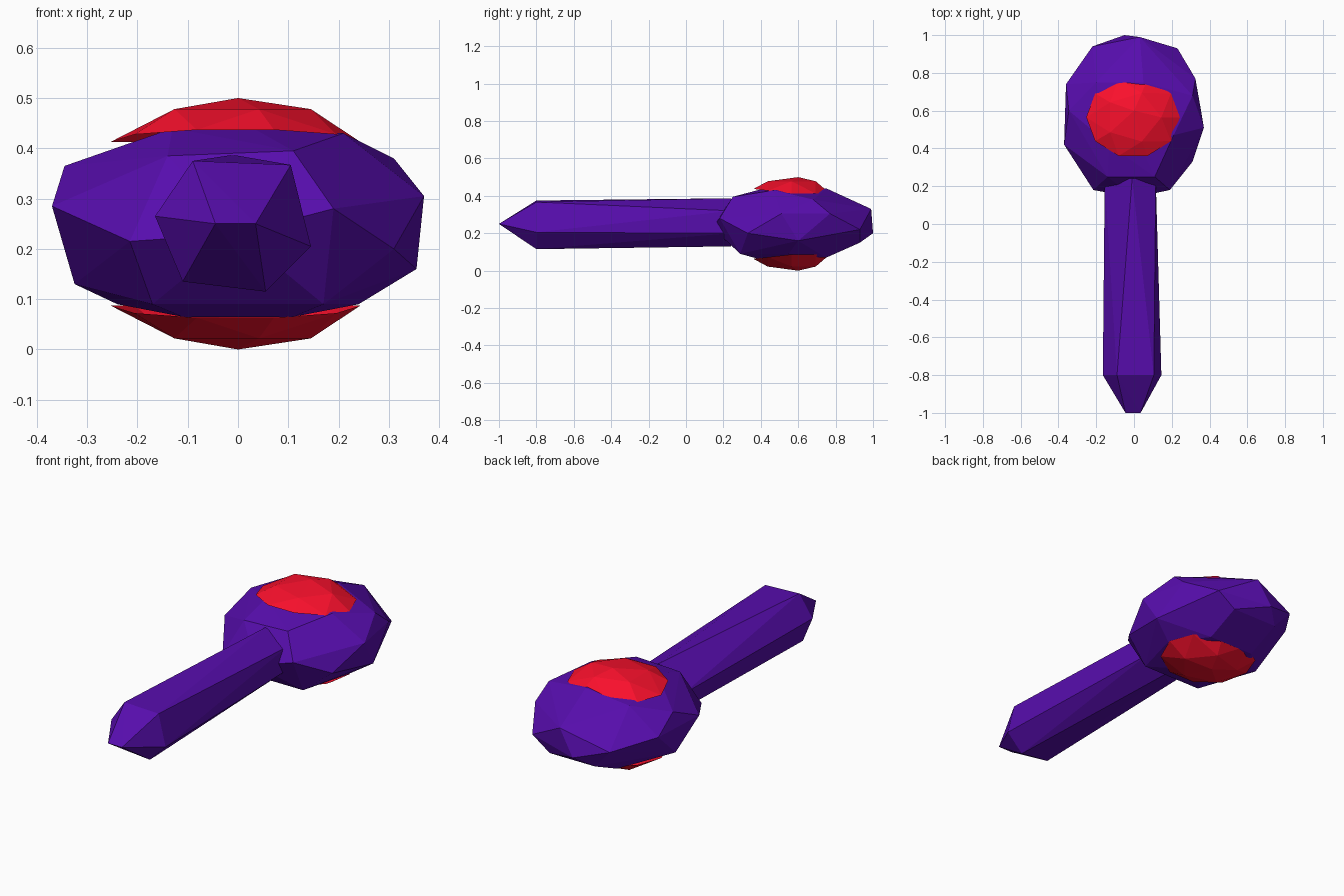
import bpy, bmesh, math

if "Cube" in bpy.data.objects:
    bpy.data.objects.remove(bpy.data.objects["Cube"])


def material(name, color):
    m = bpy.data.materials.new(name)
    m.diffuse_color = color
    m.use_nodes = True
    m.node_tree.nodes["Principled BSDF"].inputs["Base Color"].default_value = m.diffuse_color
    return m


def add_object(name, bm, mat):
    mesh = bpy.data.meshes.new(name)
    bm.to_mesh(mesh)
    bm.free()
    mesh.materials.append(mat)
    ob = bpy.data.objects.new(name, mesh)
    bpy.context.collection.objects.link(ob)
    return ob


def faceted_hull(name, points, mat):
    bm = bmesh.new()
    for p in points:
        bm.verts.new(p)
    res = bmesh.ops.convex_hull(bm, input=bm.verts[:])
    loose = [v for v in bm.verts if not v.link_faces]
    bmesh.ops.delete(bm, geom=loose, context='VERTS')
    bmesh.ops.recalc_face_normals(bm, faces=bm.faces[:])
    return add_object(name, bm, mat)


purple = material("purple", (0.095, 0.004, 0.42, 1))
red = material("red", (0.95, 0.005, 0.025, 1))

# Bulbous faceted head: middle band, upper and lower facets
band = [(.37, .51, .305), (.325, .77, .305), (.355, .6, .16), (.31, .33, .2),
        (.19, .18, .28), (-.215, .18, .215), (-.37, .42, .285), (-.36, .74, .29),
        (-.345, .6, .365), (-.325, .55, .13), (-.22, .94, .25), (.23, .93, .22),
        (-.05, 1, .2), (.03, .99, .33), (0, .14, .23)]
upper = [(-.13, .42, .44), (.03, .42, .44), (.21, .47, .43), (.31, .68, .38),
         (.11, .25, .395), (-.14, .25, .385), (.05, .75, .44), (-.2, .75, .415)]
lower = [(s * x, y, z) for s in (-1, 1) for x, y, z in
         ((.11, .38, .065), (.24, .55, .09), (.17, .29, .09), (.13, .75, .07), (.13, .93, .15))]
faceted_hull("head", band + upper + lower, purple)

# Six-sided handle with a blunt tapered tip
tip = [(-.045, -1, .25), (.035, -1, .25)]
front = [(x, -.8, z) for x, z in
         ((-.165, .265), (-.09, .375), (.105, .367), (.145, .205), (.055, .115), (-.11, .135))]
back = [(x, .24, z) for x, z in
        ((-.155, .27), (-.01, .387), (.115, .32), (.115, .2), (0, .13), (-.1, .15))]
faceted_hull("handle", tip + front + back, purple)


# Domed red discs on the top and underside of the head
def disc(name, side):
    bm = bmesh.new()
    n = 10

    def ring(count, rx, ry, height, lift, turn):
        out = []
        for i in range(count):
            a = 2 * math.pi * (i + turn) / count
            h = height + lift * max(0, -math.sin(a))
            out.append(bm.verts.new((rx * math.cos(a) - .005, .565 + ry * math.sin(a), .25 + side * h)))
        return out

    rim = ring(n, .248, .215, .163, .025, 0)
    mid = ring(5, .15, .135, .228, 0, 0)
    top = bm.verts.new((0, .6, .25 + side * .25))
    for i in range(5):
        j = (i + 1) % 5
        a, b, c = rim[2 * i], rim[2 * i + 1], rim[(2 * i + 2) % n]
        for f in ((a, b, mid[i]), (b, mid[j], mid[i]), (b, c, mid[j]), (mid[i], mid[j], top)):
            bm.faces.new(f if side > 0 else f[::-1])
    return add_object(name, bm, red)


disc("top_disc", 1)
disc("bottom_disc", -1)
